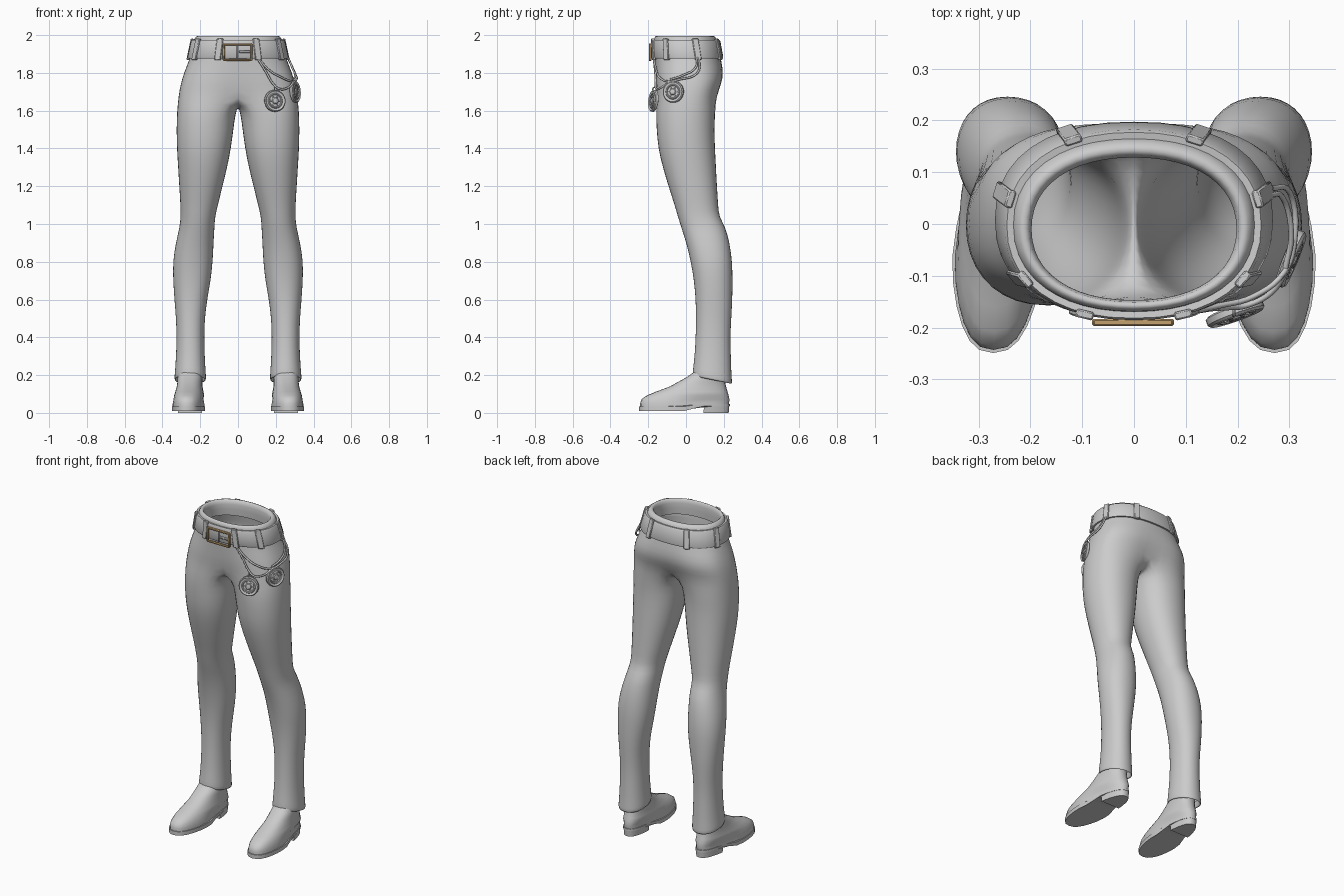
import bpy, bmesh, math
from mathutils import Vector, Matrix

if "Cube" in bpy.data.objects:
    bpy.data.objects.remove(bpy.data.objects["Cube"])

M, K = 13, 5          # outer arc points / inner thigh points per leg ring

# pelvis: z, half width, y front, y back, roundness exponent, centre dent
PELVIS = [(1.90, .203, -.150, .133, .9, 0), (1.98, .196, -.146, .126, .9, 0),
          (2.003, .212, -.158, .142, .9, 0), (1.985, .235, -.173, .166, .9, 0),
          (1.94, .241, -.172, .174, .9, 0), (1.87, .259, -.168, .187, .86, 0),
          (1.80, .289, -.166, .203, .76, .02), (1.74, .306, -.167, .197, .74, .07),
          (1.68, .317, -.164, .172, .74, .16)]
# leg: z, x inner, x outer, y front, y back
LEG = [(1.59, .010, .326, -.162, .157), (1.5, .022, .328, -.158, .152),
       (1.4, .035, .326, -.150, .156), (1.3, .055, .319, -.125, .161),
       (1.2, .080, .313, -.095, .166), (1.1, .105, .306, -.062, .172),
       (1.04, .120, .305, -.045, .176), (.985, .123, .310, -.028, .211),
       (.9, .128, .331, .000, .233), (.8, .132, .347, .024, .247),
       (.7, .143, .345, .041, .248), (.6, .162, .338, .050, .247),
       (.5, .175, .329, .052, .241), (.4, .178, .326, .050, .236),
       (.3, .175, .329, .044, .239), (.215, .170, .335, .036, .242),
       (.178, .167, .339, .032, .247), (.168, .174, .332, .040, .239),
       (.215, .178, .326, .046, .232)]


def spow(v, e):
    return math.copysign(abs(v) ** e, v)


def arc_point(row, t, off=0):
    z, X, yf, yb, e, dent = row
    x = (X + off) * spow(math.sin(t), e)
    b = ((yb - yf) / 2 + off) * spow(math.cos(t), e)
    return Vector((x, (yf + yb) / 2 - b * (1 - dent * math.exp(-(x / .07) ** 2)), z))


def hip(t, z, off=0):
    """Point on the outside of the pelvis; t = 0 front, pi/2 side, pi back."""
    rows = PELVIS[3:]
    for a, b in zip(rows, rows[1:]):
        if z >= b[0] or b is rows[-1]:
            f = (a[0] - z) / (a[0] - b[0])
            return arc_point([p + (q - p) * f for p, q in zip(a, b)], t, off)


def smooth(ob, angle=40):
    bpy.ops.object.select_all(action='DESELECT')
    ob.select_set(True)
    bpy.context.view_layer.objects.active = ob
    bpy.ops.object.shade_smooth_by_angle(angle=math.radians(angle))


def finish(name, bm, mirror=False, subsurf=0, angle=40):
    bmesh.ops.recalc_face_normals(bm, faces=bm.faces)
    me = bpy.data.meshes.new(name)
    bm.to_mesh(me)
    bm.free()
    ob = bpy.data.objects.new(name, me)
    bpy.context.collection.objects.link(ob)
    smooth(ob, angle)
    if mirror:
        md = ob.modifiers.new("Mirror", 'MIRROR')
        md.use_clip = True
    if subsurf:
        md = ob.modifiers.new("Subsurf", 'SUBSURF')
        md.levels = md.render_levels = subsurf
    return ob


def bridge(bm, a, b, closed=True):
    n = len(a)
    for i in range(n if closed else n - 1):
        j = (i + 1) % n
        bm.faces.new((a[i], a[j], b[j], b[i]))


def loft(name, rings, caps=True, loop=False, **kw):
    bm = bmesh.new()
    vs = [[bm.verts.new(p) for p in r] for r in rings]
    for a, b in zip(vs, vs[1:] + vs[:1] if loop else vs[1:]):
        bridge(bm, a, b)
    if caps:
        bm.faces.new(vs[0])
        bm.faces.new(vs[-1])
    return finish(name, bm, **kw)


def box(name, size, mat, bevel=.003):
    bm = bmesh.new()
    bmesh.ops.create_cube(bm, size=1, matrix=mat @ Matrix.Diagonal((*size, 1)))
    bmesh.ops.bevel(bm, geom=bm.edges[:], offset=bevel, segments=1, affect='EDGES')
    return finish(name, bm)


# trousers: half arcs for the pelvis, splitting at the crotch into a full leg tube
bm = bmesh.new()
prev = None
for row in PELVIS:
    ring = [arc_point(row, math.pi * i / (M - 1)) for i in range(M)]
    ring[0].x = ring[-1].x = 0
    ring = [bm.verts.new(p) for p in ring]
    if prev:
        bridge(bm, prev, ring, closed=False)
    prev = ring
front, back = prev[0].co, prev[-1].co
for k in range(1, K + 1):
    p = back.lerp(front, k / (K + 1))
    p.z -= .06 * math.sin(math.pi * k / (K + 1))
    prev.append(bm.verts.new(p))
for z, xi, xo, yf, yb in LEG:
    ring = []
    for i in range(M + K):
        a = math.radians(-120 + 360 * i / (M + K))
        dy = (yb - yf) / 2 * spow(math.sin(a), .92)
        tilt = -.2 * dy if z < .25 else 0
        ring.append(bm.verts.new(((xi + xo) / 2 + (xo - xi) / 2 * spow(math.cos(a), .92),
                                  (yf + yb) / 2 + dy, z + tilt)))
    bridge(bm, prev, ring)
    prev = ring
finish("trousers", bm, mirror=True, subsurf=1, angle=180)

# belt band
loft("belt", [[hip(2 * math.pi * i / 40, z, o) for i in range(40)] for z, o in
              ((1.972, -.004), (1.974, .009), (1.966, .013), (1.884, .013), (1.876, .009), (1.876, -.006))],
     caps=False, loop=True)

# belt loops
for n, t in enumerate((.36, 1.0, 1.82, 2.68)):
    for s in (1, -1):
        up = (hip(s * t, 1.97) - hip(s * t, 1.88)).normalized()
        tan = (hip(s * t + .03, 1.92) - hip(s * t - .03, 1.92)).normalized()
        nor = up.cross(tan).normalized()
        rot = Matrix((tan, nor, up)).transposed().to_4x4()
        box(f"belt_loop_{n}_{'r' if s > 0 else 'l'}", (.034, .016, .115),
            Matrix.Translation(hip(s * t, 1.924, .012)) @ rot)

# buckle frame and prong
brass = bpy.data.materials.new("brass")
brass.diffuse_color = (.55, .36, .16, 1)
brass.use_nodes = True
brass.node_tree.nodes["Principled BSDF"].inputs["Base Color"].default_value = brass.diffuse_color
for n, (x, z, w, h) in enumerate(((0, 1.951, .154, .011), (0, 1.869, .154, .011),
                                  (-.0735, 1.91, .011, .09), (.0735, 1.91, .011, .09))):
    box(f"buckle_bar_{n}", (w, .014, h), Matrix.Translation((x - .002, -.19, z))).data.materials.append(brass)
box("buckle_prong", (.062, .012, .012), Matrix.Translation((.036, -.189, 1.912)))
box("belt_tip_edge", (.008, .008, .07), Matrix.Translation((-.003, -.186, 1.91)))


# hanging cords
def cord(name, pts):
    cu = bpy.data.curves.new(name, 'CURVE')
    cu.dimensions = '3D'
    cu.bevel_depth, cu.bevel_resolution, cu.resolution_u = .0055, 2, 5
    sp = cu.splines.new('BEZIER')
    sp.bezier_points.add(len(pts) - 1)
    for b, p in zip(sp.bezier_points, pts):
        b.co = hip(p[0], p[1], p[2])
        b.handle_left_type = b.handle_right_type = 'AUTO'
    bpy.context.collection.objects.link(bpy.data.objects.new(name, cu))


cord("upper_cord", [(.36, 1.875, .012), (.5, 1.815, .01), (.75, 1.775, .014), (1.1, 1.755, .014),
                    (1.4, 1.765, .014), (1.7, 1.80, .014), (1.84, 1.88, .016)])
cord("lower_cord", [(.34, 1.875, .012), (.42, 1.80, .01), (.5, 1.745, .012), (.62, 1.715, .018),
                    (.85, 1.722, .018), (1.15, 1.755, .016)])
cord("side_cord", [(1.15, 1.765, .014), (1.45, 1.785, .012), (1.7, 1.83, .012), (1.78, 1.89, .014)])


# medallions with raised rims, turned as one profile, plus a hanging ring
def medallion(name, pos, normal):
    mat = Matrix.Translation(pos) @ Vector(normal).to_track_quat('Z', 'Y').to_matrix().to_4x4()
    prof = ((.05, -.010), (.058, -.006), (.058, .006), (.053, .011), (.047, .007), (.041, .007),
            (.038, .011), (.034, .011), (.031, .006), (.018, .007), (.014, .012), (.004, .013))
    loft(name, [[mat @ Vector((r * math.cos(a), r * math.sin(a), h)) for a in
                 [2 * math.pi * i / 28 for i in range(28)]] for r, h in prof], angle=30)
    for i in range(6):
        a = i * math.pi / 3
        box(f"{name}_stud_{i}", (.01, .006, .006), mat @ Matrix.Rotation(a, 4, 'Z')
            @ Matrix.Translation((.023, 0, .008)), .001)
    bpy.ops.mesh.primitive_torus_add(location=mat @ Vector((0, .062, 0)), major_radius=.010, minor_radius=.0035,
                                     major_segments=14, minor_segments=6, rotation=(0, math.pi / 2, 0))
    bpy.context.object.name = name + "_ring"
    smooth(bpy.context.object)


medallion("front_medallion", (.195, -.172, 1.652), (.33, -.93, .1))
medallion("side_medallion", (.302, -.067, 1.70), (.92, -.38, .08))


# shoes: stacked outlines
def outline(z, yf, yb, w, grow=0, n=28):
    pts = []
    for i in range(n):
        t = 2 * math.pi * i / n
        y = (yf + yb) / 2 - ((yb - yf) / 2 + grow) * math.cos(t)
        f = max(0, min(1, (y + .10) / .2))
        narrow = 1 - .2 * f * f * (3 - 2 * f) * (w > .08)
        pts.append(Vector((.259 - .05 * y + (w + grow) * narrow * spow(math.sin(t), .8), y, z)))
    return pts


loft("shoe_upper", [outline(*r) for r in (
    (.028, -.243, .222, .087), (.05, -.243, .228, .087), (.072, -.236, .230, .083), (.092, -.208, .226, .079),
    (.112, -.160, .220, .074), (.14, -.085, .212, .068), (.165, -.04, .207, .066), (.19, .005, .205, .066),
    (.215, .04, .205, .064), (.25, .06, .205, .062))], mirror=True, angle=60)
sole = []
for top in (0, 1):
    ring = outline(0, -.245, .228, .088, .004)
    for p in ring:
        f = max(0, min(1, p.y / .08))
        p.z = (.034 if top else .01) + f * (.014 if top else .026)
    sole.append(ring)
loft("shoe_sole", sole, mirror=True)
heel = []
for z, g in ((0, -.002), (.046, .002)):
    heel.append([p for p in outline(z, -.245, .228, .088, g, 56) if p.y > .075])
loft("shoe_heel", heel, mirror=True)
